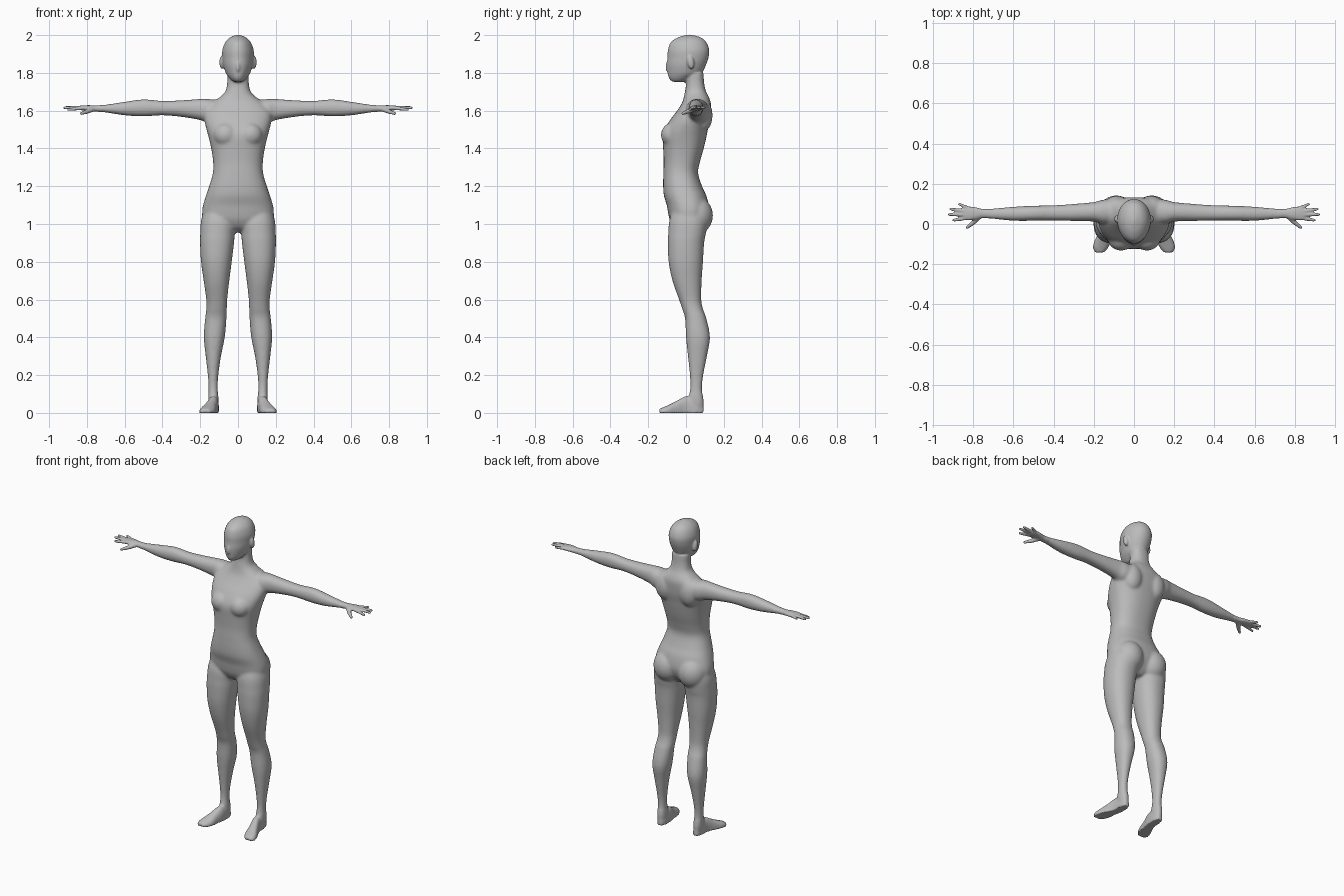
import bpy, bmesh, math
from mathutils import Vector, Matrix

bm = bmesh.new()


def spline(rows, steps=5):
    """Catmull-Rom interpolation through station rows."""
    out = []
    for i in range(len(rows) - 1):
        p0, p1, p2, p3 = rows[max(i - 1, 0)], rows[i], rows[i + 1], rows[min(i + 2, len(rows) - 1)]
        for k in range(steps):
            t = k / steps
            out.append([0.5 * (2 * b + (c - a) * t + (2 * a - 5 * b + 4 * c - d) * t * t
                               + (3 * b - a - 3 * c + d) * t ** 3)
                        for a, b, c, d in zip(p0, p1, p2, p3)])
    out.append(list(rows[-1]))
    return out


def loft(rows, place, power=2.2, egg=0.0, n=36):
    """Skin superellipse sections; each row is position, a_min, a_max, b_min, b_max."""
    rings = []
    for t, a0, a1, b0, b1 in spline(rows):
        ring = []
        for k in range(n):
            c, s = math.cos(2 * math.pi * k / n), math.sin(2 * math.pi * k / n)
            u = math.copysign(abs(c) ** (2 / power), c)
            v = math.copysign(abs(s) ** (2 / power), s)
            u *= 1 - egg * max(0, -v)
            ring.append(bm.verts.new(place(t, (a0 + a1) / 2 + u * (a1 - a0) / 2,
                                           (b0 + b1) / 2 + v * (b1 - b0) / 2)))
        rings.append(ring)
    for r, q in zip(rings, rings[1:]):
        for k in range(n):
            bm.faces.new((r[k], r[(k + 1) % n], q[(k + 1) % n], q[k]))
    bm.faces.new(rings[0][::-1])
    bm.faces.new(rings[-1])


def ball(centre, radii, tilt=0.0):
    m = Matrix.Translation(centre) @ Matrix.Rotation(tilt, 4, 'X') @ Matrix.Diagonal((*radii, 1))
    bmesh.ops.create_uvsphere(bm, u_segments=24, v_segments=16, radius=1, matrix=m)


def digit(a, b, r1, r2):
    """Tapered finger bone with rounded ends."""
    a, b = Vector(a), Vector(b)
    d = b - a
    m = Matrix.Translation((a + b) / 2) @ d.to_track_quat('Z', 'Y').to_matrix().to_4x4()
    bmesh.ops.create_cone(bm, cap_ends=True, segments=16, radius1=r1, radius2=r2,
                          depth=d.length, matrix=m)
    ball(a, (r1,) * 3)
    ball(b, (r2,) * 3)


# torso and neck: height, half width, front y, back y
torso = [(.955, .03, -.02, .06), (.98, .10, -.06, .085), (1.02, .18, -.085, .11),
         (1.06, .19, -.095, .122), (1.1, .185, -.102, .12), (1.15, .17, -.117, .108),
         (1.2, .153, -.121, .085), (1.27, .133, -.12, .064), (1.33, .132, -.118, .074),
         (1.4, .142, -.121, .094), (1.46, .156, -.124, .108), (1.5, .167, -.114, .116),
         (1.55, .178, -.085, .127), (1.6, .175, -.047, .132), (1.64, .14, -.022, .132),
         (1.67, .098, -.012, .122), (1.70, .068, -.006, .107), (1.74, .058, 0, .097),
         (1.8, .056, 0, .092)]
loft([(z, -w, w, f, b) for z, w, f, b in torso], lambda t, a, b: (a, b, t), 2.35)

# head: height, half width, front y, back y
head = [(1.752, .022, -.072, .0), (1.76, .034, -.084, .015), (1.78, .052, -.093, .055),
        (1.80, .065, -.097, .085), (1.84, .078, -.101, .105), (1.88, .083, -.098, .119),
        (1.92, .083, -.096, .123), (1.96, .069, -.082, .109), (1.985, .046, -.048, .083),
        (1.998, .018, -.01, .045), (2.002, .004, .012, .022)]
loft([(z, -w, w, f, b) for z, w, f, b in head], lambda t, a, b: (a, b, t), 2.1, 0.14)
ball((0, -.092, 1.838), (.013, .016, .034), -.15)  # nose

leg = [(1.1, .04, .17, -.06, .09), (1.02, .012, .195, -.088, .112), (.95, .017, .2, -.094, .105),
       (.9, .021, .201, -.096, .096), (.8, .033, .196, -.092, .09), (.7, .046, .182, -.072, .083),
       (.6, .057, .168, -.037, .081), (.55, .059, .168, -.02, .09), (.5, .061, .174, -.005, .108),
       (.4, .07, .181, .0, .127), (.3, .09, .171, .01, .111), (.2, .104, .16, .02, .092),
       (.13, .107, .156, .022, .085), (.06, .103, .157, .01, .093), (.003, .107, .15, .02, .088)]
foot = [(.092, .115, .142, -.03, .045), (.06, .102, .154, -.04, .08), (0, .103, .16, -.04, .088),
        (-.05, .112, .18, -.04, .063), (-.09, .117, .199, -.03, .043),
        (-.12, .130, .204, -.02, .03), (-.142, .150, .192, -.012, .02)]
arm = [(.10, .0, .125, 1.53, 1.655), (.16, .0, .12, 1.535, 1.662), (.2, .012, .109, 1.55, 1.662),
       (.3, .015, .1, 1.567, 1.655), (.4, .017, .093, 1.575, 1.652), (.5, .016, .091, 1.57, 1.66),
       (.6, .016, .086, 1.575, 1.647), (.7, .025, .077, 1.59, 1.632),
       (.75, .03, .075, 1.595, 1.628), (.79, .022, .084, 1.599, 1.629),
       (.83, .018, .088, 1.602, 1.627), (.845, .024, .082, 1.605, 1.624)]

for s in (1, -1):
    loft(leg, lambda t, a, b: (s * a, b, t))
    loft(foot, lambda t, a, b: (s * a, t, max(b, 0)), 2.4)
    loft(arm, lambda t, a, b: (s * t, a, b))
    # bust, shoulder blade, buttock, ear
    ball((s * .065, -.073, 1.472), (.066, .06, .064))
    ball((s * .085, .085, 1.575), (.065, .056, .09))
    ball((s * .088, .055, 1.045), (.09, .088, .1))
    ball((s * .084, .025, 1.856), (.015, .018, .036), .15)
    # fingers and thumb
    digit((s * .83, .03, 1.613), (s * .897, .019, 1.606), .0105, .008)
    digit((s * .83, .047, 1.616), (s * .918, .047, 1.615), .0105, .008)
    digit((s * .83, .063, 1.616), (s * .911, .074, 1.617), .0105, .008)
    digit((s * .82, .077, 1.615), (s * .869, .099, 1.618), .0095, .0075)
    digit((s * .77, .037, 1.607), (s * .80, .007, 1.595), .014, .012)
    digit((s * .80, .007, 1.595), (s * .83, -.017, 1.585), .012, .0085)

bmesh.ops.recalc_face_normals(bm, faces=bm.faces)
mesh = bpy.data.meshes.new("body")
bm.to_mesh(mesh)
bm.free()
body = bpy.data.objects.new("body", mesh)
bpy.context.collection.objects.link(body)

# fuse all parts into one continuous skin
remesh = body.modifiers.new("fuse", 'REMESH')
remesh.mode = 'VOXEL'
remesh.voxel_size = 0.0055
fused = bpy.data.meshes.new_from_object(body.evaluated_get(bpy.context.evaluated_depsgraph_get()))
body.modifiers.clear()
body.data = fused

# soften the joins strongly on trunk and limbs, lightly on hands, head and feet
group = body.vertex_groups.new(name="trunk_and_limbs")
group.add([v.index for v in fused.vertices
           if abs(v.co.x) < .72 and .1 < v.co.z < 1.77], 1.0, 'REPLACE')
for name, count in (("soften_joins", 22), ("soften_all", 3)):
    mod = body.modifiers.new(name, 'SMOOTH')
    mod.factor, mod.iterations = 0.5, count
    if count > 10:
        mod.vertex_group = group.name

skin = bpy.data.materials.new("plain_grey")
skin.diffuse_color = (0.5, 0.5, 0.5, 1)
fused.materials.clear()
fused.materials.append(skin)
fused.polygons.foreach_set("use_smooth", [True] * len(fused.polygons))
fused.update()
